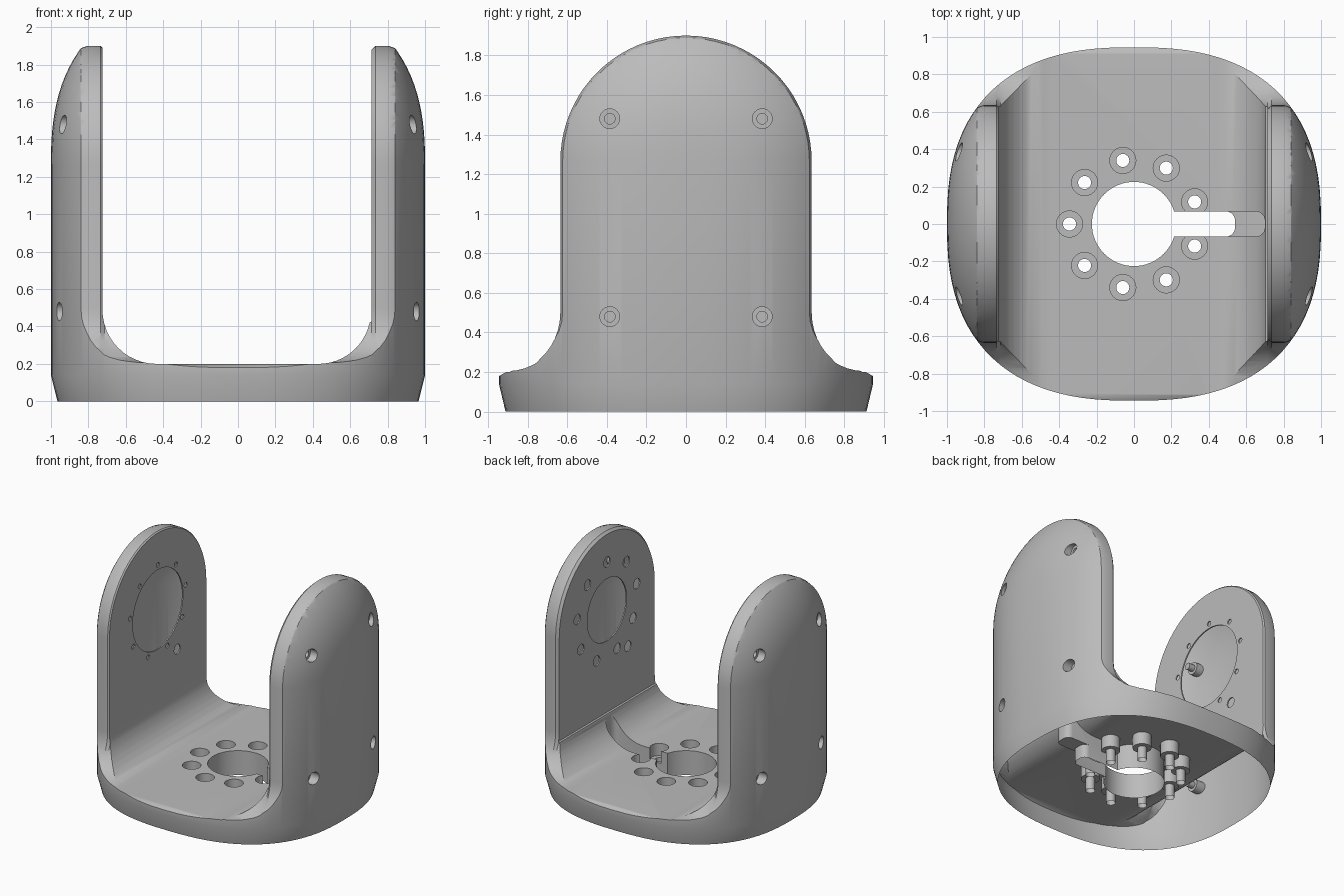
import bpy, bmesh, math
from math import sin, cos, pi, radians

if "Cube" in bpy.data.objects:
    bpy.data.objects.remove(bpy.data.objects["Cube"])

N, B, AXIS_Z = 2.5, 0.945, 1.265      # superellipse power, half depth, arm pivot height


def loft(bm, rings):
    """Closed skin through equal-length rings, capped at both ends."""
    vs = [[bm.verts.new(p) for p in ring] for ring in rings]
    n = len(vs[0])
    for a, b in zip(vs, vs[1:]):
        for i in range(n):
            j = (i + 1) % n
            bm.faces.new((a[i], a[j], b[j], b[i]))
    bm.faces.new(vs[0])
    bm.faces.new(vs[-1])


def pin(bm, axis, u, v, steps, seg=24):
    """Stepped round cutter along x or z; steps are (radius, position)."""
    rings = []
    for r, h in steps:
        c = [(u + r * cos(2 * pi * i / seg), v + r * sin(2 * pi * i / seg)) for i in range(seg)]
        rings.append([(h, a, b) if axis == 'x' else (a, b, h) for a, b in c])
    loft(bm, rings)


def make(name, fill):
    bm = bmesh.new()
    fill(bm)
    bmesh.ops.recalc_face_normals(bm, faces=bm.faces)
    me = bpy.data.meshes.new(name)
    bm.to_mesh(me)
    bm.free()
    ob = bpy.data.objects.new(name, me)
    bpy.context.collection.objects.link(ob)
    return ob


def cut(target, cutter, op='DIFFERENCE'):
    m = target.modifiers.new("cut", 'BOOLEAN')
    m.operation, m.solver, m.object = op, 'EXACT', cutter
    bpy.context.view_layer.objects.active = target
    bpy.ops.object.modifier_apply(modifier=m.name)
    bpy.data.objects.remove(cutter, do_unlink=True)


# Outer body: superellipse column, domed around the pivot axis above
def body_ring(z, scale=1.0, seg=96):
    h = max(0.0, z - AXIS_Z)
    ry = math.sqrt(B * B - h * h)
    ring = []
    for i in range(seg):
        t = 2 * pi * i / seg
        y = math.copysign(ry * abs(sin(t)) ** (2 / N), sin(t))
        r = min(1.0, math.hypot(y, h) / B)
        x = math.copysign((1 - r ** N) ** (1 / N), cos(t))
        ring.append((x * scale, y * scale, z))
    return ring


def body(bm):
    rings = [body_ring(-0.1, 0.94), body_ring(0, 0.965), body_ring(0.14), body_ring(AXIS_Z)]
    rings += [body_ring(AXIS_Z + 0.66 * k / 14) for k in range(1, 15)]
    loft(bm, rings)


bracket = make("yoke_bracket", body)


# Side outline: round-topped arms flaring into the base, inset near the arm edges
def outline(x, e):
    R = 0.635 - e
    half = [(1.05, -0.3), (1.05, 0.12), (0.9, 0.205)]
    for k in range(1, 11):
        a = radians(90 * k / 10)
        half.append((0.9 - (0.9 - R) * sin(a), 0.5 - 0.295 * cos(a)))
    arch = [(R * cos(pi * k / 40), AXIS_Z + R * sin(pi * k / 40)) for k in range(41)]
    pts = half + arch + [(-y, z) for y, z in reversed(half)]
    return [(x, y, z) for y, z in pts]


def side_profile(bm):
    right = [(0.715, 0.018), (0.735, 0), (0.805, 0), (0.84, 0.012), (0.87, 0.04), (1.1, 0.04)]
    loft(bm, [outline(-x, e) for x, e in reversed(right)] + [outline(x, e) for x, e in right])


cut(bracket, make("side_cutter", side_profile), 'INTERSECT')


# U-shaped gap between the arms
def gap(bm):
    pts = [(-0.725, 2.2)]
    for k in range(13):
        a = radians(180 + 90 * k / 12)
        pts.append((-0.435 + 0.29 * cos(a), 0.49 + 0.29 * sin(a)))
    for k in range(13):
        a = radians(270 + 78 * k / 12)
        pts.append((0.43 + 0.28 * cos(a), 0.48 + 0.28 * sin(a)))
    pts += [(0.715, 0.428), (0.715, 2.2)]
    loft(bm, [[(x, y, z) for x, z in pts] for y in (-1.3, 1.3)])


cut(bracket, make("gap_cutter", gap))


# Screw holes in floor and arms, and shallow openings in the inner arm faces
def holes(bm):
    for k in range(9):
        a = radians(20 + 40 * k)
        pin(bm, 'z', 0.345 * cos(a), 0.345 * sin(a),
            [(0.07, 0.25), (0.07, 0.1), (0.035, 0.1), (0.035, -0.3)])
        b = radians(90 + 40 * k)
        pin(bm, 'x', 0.365 * cos(b), AXIS_Z + 0.365 * sin(b), [(0.02, -0.6), (0.02, -0.735)], 12)
        pin(bm, 'x', 0.39 * cos(b), AXIS_Z + 0.39 * sin(b), [(0.042, 0.6), (0.042, 0.725)], 16)
    pin(bm, 'x', 0, AXIS_Z, [(0.325, -0.6), (0.325, -0.735)], 64)
    pin(bm, 'x', 0, AXIS_Z, [(0.255, 0.6), (0.255, 0.725)], 64)
    pin(bm, 'x', 0.25, AXIS_Z - 0.42, [(0.04, -0.6), (0.04, -0.735)], 16)
    pin(bm, 'x', -0.27, AXIS_Z - 0.4, [(0.042, 0.6), (0.042, 0.725)], 16)
    for s in (-1, 1):
        for y in (-0.385, 0.385):
            for z in (0.48, 1.48):
                pin(bm, 'x', y, z, [(0.05, s * 1.1), (0.05, s * 0.89), (0.027, s * 0.89), (0.027, s * 0.84)])


cut(bracket, make("hole_cutter", holes))


# Central bore and cable slot, with a shallower pocket running into the arm
def slot(end, r, z0, z1):
    def fill(bm):
        pts = [(0, -0.068)]
        for cy, a0 in ((-0.068 + r, -90), (0.068 - r, 0)):
            pts += [(end - r + r * cos(radians(a0 + 15 * k)), cy + r * sin(radians(a0 + 15 * k)))
                    for k in range(7)]
        pts.append((0, 0.068))
        loft(bm, [[(x, y, z) for x, y in pts] for z in (z0, z1)])
    return fill


cut(bracket, make("bore_cutter", lambda bm: pin(bm, 'z', 0, 0, [(0.225, -0.3), (0.225, 0.3)], 64)))
cut(bracket, make("slot_cutter", slot(0.54, 0.05, -0.3, 0.6)))
cut(bracket, make("pocket_cutter", slot(0.70, 0.05, 0.11, 0.6)))

# Open the hollow underside and the arm openings
bm = bmesh.new()
bm.from_mesh(bracket.data)
bmesh.ops.bisect_plane(bm, geom=bm.verts[:] + bm.edges[:] + bm.faces[:], dist=1e-5,
                       plane_co=(0, 0, 0), plane_no=(0, 0, 1), clear_inner=True)
lids = [f for f in bm.faces if abs(f.normal.x) > 0.9
        and min(abs(f.calc_center_median().x - x) for x in (-0.735, 0.725)) < 0.002]
bmesh.ops.delete(bm, geom=lids, context='FACES')
bm.to_mesh(bracket.data)
bm.free()

# Plain grey finish
grey = bpy.data.materials.new("plain_grey")
grey.diffuse_color = (0.5, 0.5, 0.5, 1)
grey.use_nodes = True
grey.node_tree.nodes["Principled BSDF"].inputs["Base Color"].default_value = grey.diffuse_color
bracket.data.materials.clear()
bracket.data.materials.append(grey)
bpy.context.view_layer.objects.active = bracket
bracket.select_set(True)
bpy.ops.object.shade_smooth_by_angle(angle=radians(30))
